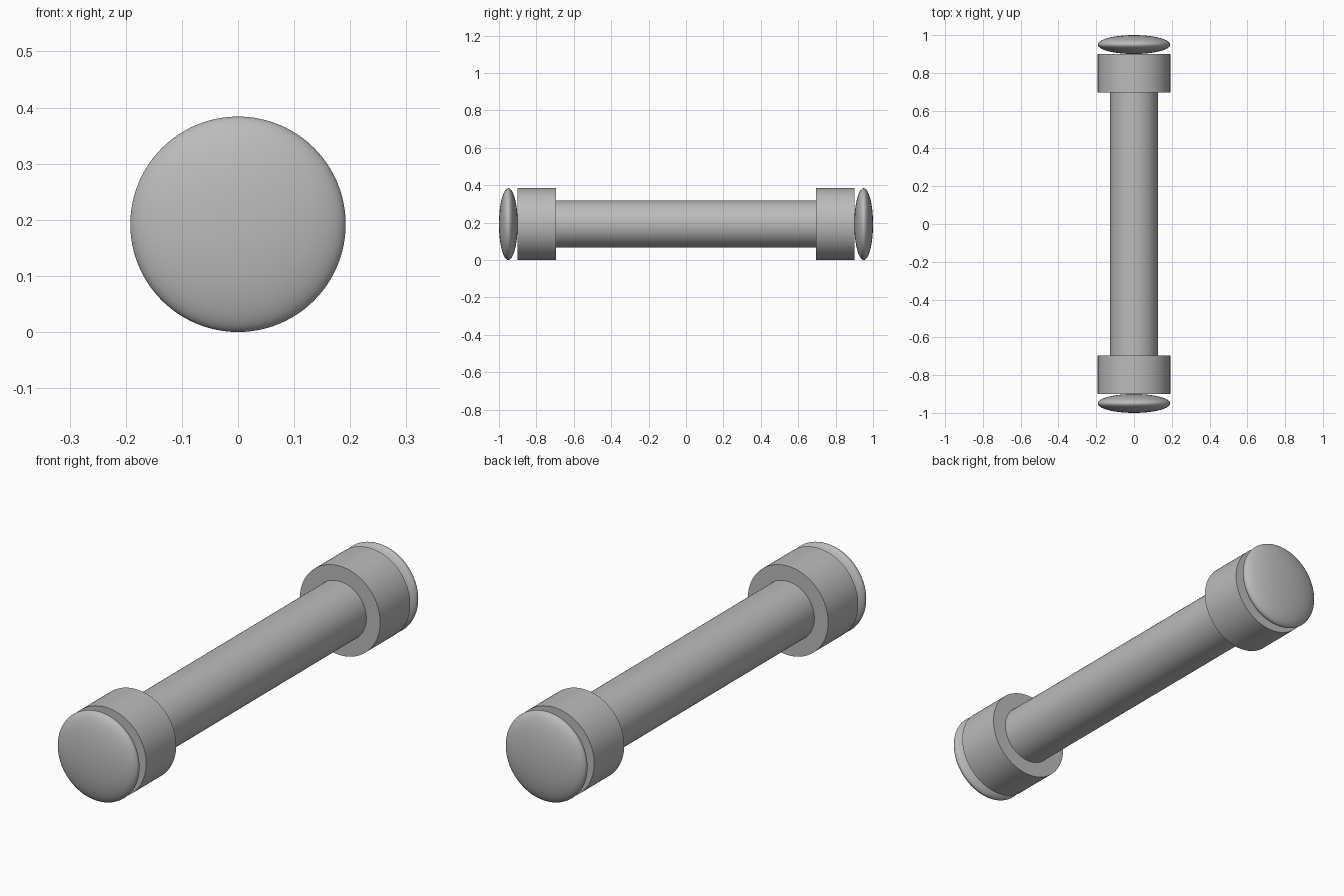
import bpy, math

if "Cube" in bpy.data.objects:
    bpy.data.objects.remove(bpy.data.objects["Cube"])

Z = 0.192          # axis height
R = 0.192          # collar and cap radius

grey = bpy.data.materials.new("plain grey")
grey.diffuse_color = (0.5, 0.5, 0.5, 1)
grey.use_nodes = True
grey.node_tree.nodes["Principled BSDF"].inputs["Base Color"].default_value = grey.diffuse_color


def finish(name):
    ob = bpy.context.object
    ob.name = name
    ob.data.materials.append(grey)
    bpy.ops.object.transform_apply(location=False, rotation=True, scale=True)
    bpy.ops.object.shade_smooth_by_angle(angle=math.radians(40))
    return ob


def rod(name, radius, y0, y1):
    bpy.ops.mesh.primitive_cylinder_add(
        vertices=96, radius=radius, depth=abs(y1 - y0),
        location=(0, (y0 + y1) / 2, Z), rotation=(math.pi / 2, 0, 0))
    return finish(name)


# Central bar
rod("bar", 0.126, -0.696, 0.696)

# Collar and flattened end cap on both ends
for side, label in ((-1, "front"), (1, "back")):
    rod(label + "_collar", R, side * 0.695, side * 0.9)
    bpy.ops.mesh.primitive_uv_sphere_add(
        segments=96, ring_count=48, radius=1,
        location=(0, side * 0.95, Z), rotation=(math.pi / 2, 0, 0))
    bpy.context.object.scale = (R, R, 0.05)
    finish(label + "_cap")
